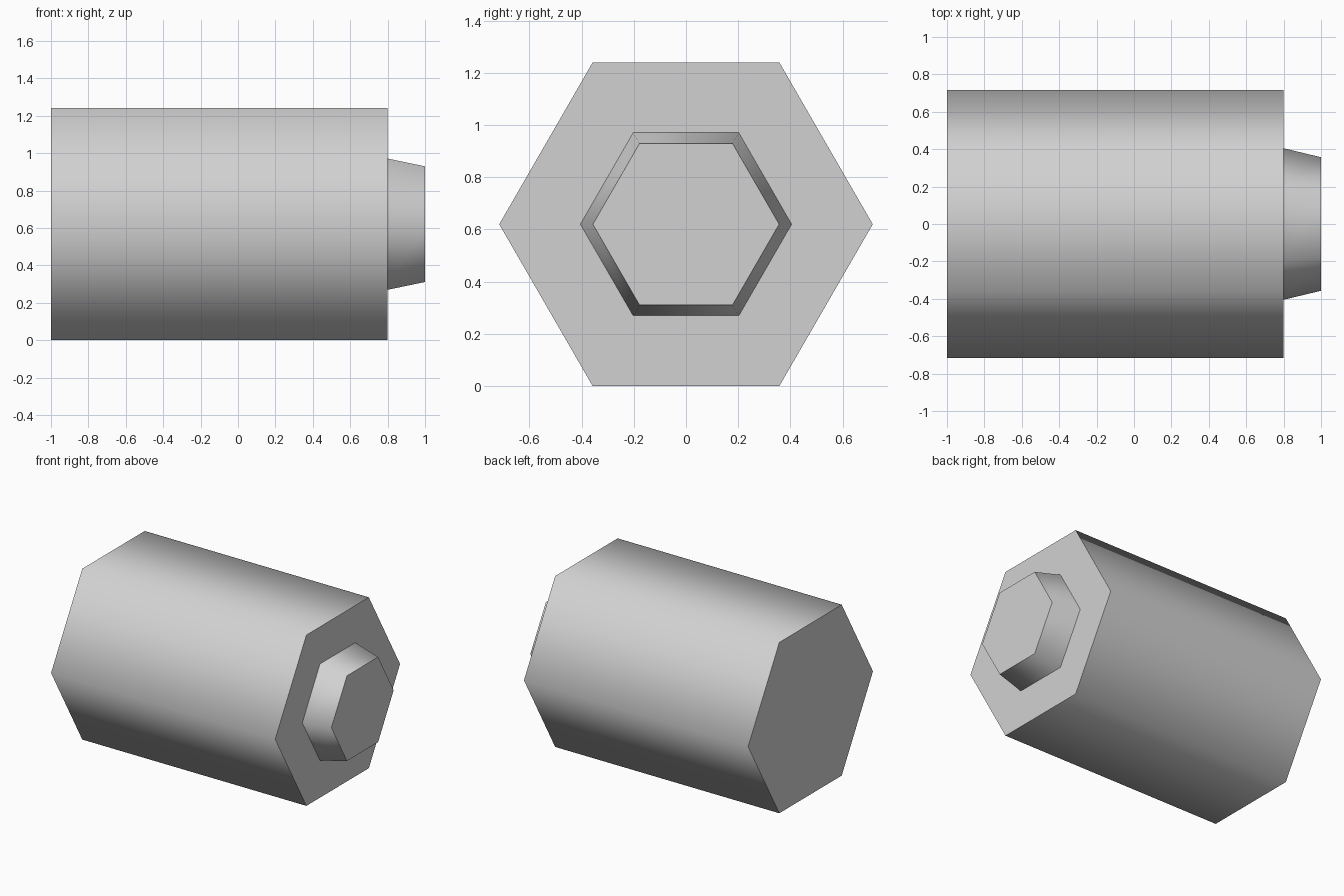
import bpy
import math

cube = bpy.data.objects.get("Cube")
if cube:
    bpy.data.objects.remove(cube, do_unlink=True)

# Single grey finish
grey = bpy.data.materials.new("light_grey")
grey.use_nodes = True
colour = (0.64, 0.64, 0.64, 1)
grey.diffuse_color = colour
grey.node_tree.nodes["Principled BSDF"].inputs["Base Color"].default_value = colour

BODY_RADIUS = 0.716
AXIS_HEIGHT = BODY_RADIUS * math.cos(math.pi / 6)


def hex_prism(name, x_start, x_end, radius_start, radius_end):
    """Six-sided prism lying along x, with corners pointing to the front and back."""
    bpy.ops.mesh.primitive_cone_add(
        vertices=6, radius1=radius_start, radius2=radius_end,
        depth=x_end - x_start,
        location=((x_start + x_end) / 2, 0, AXIS_HEIGHT),
        rotation=(0, math.pi / 2, 0))
    part = bpy.context.object
    part.name = name
    part.data.materials.append(grey)
    bpy.ops.object.transform_apply(location=False, rotation=True, scale=False)
    # Sides blend smoothly, end rims stay sharp
    bpy.ops.object.shade_smooth_by_angle(angle=math.radians(65))
    return part


# Main barrel and the tapered stub on its end
hex_prism("barrel", -1, 0.8, BODY_RADIUS, BODY_RADIUS)
hex_prism("end_stub", 0.8, 1, 0.405, 0.357)
